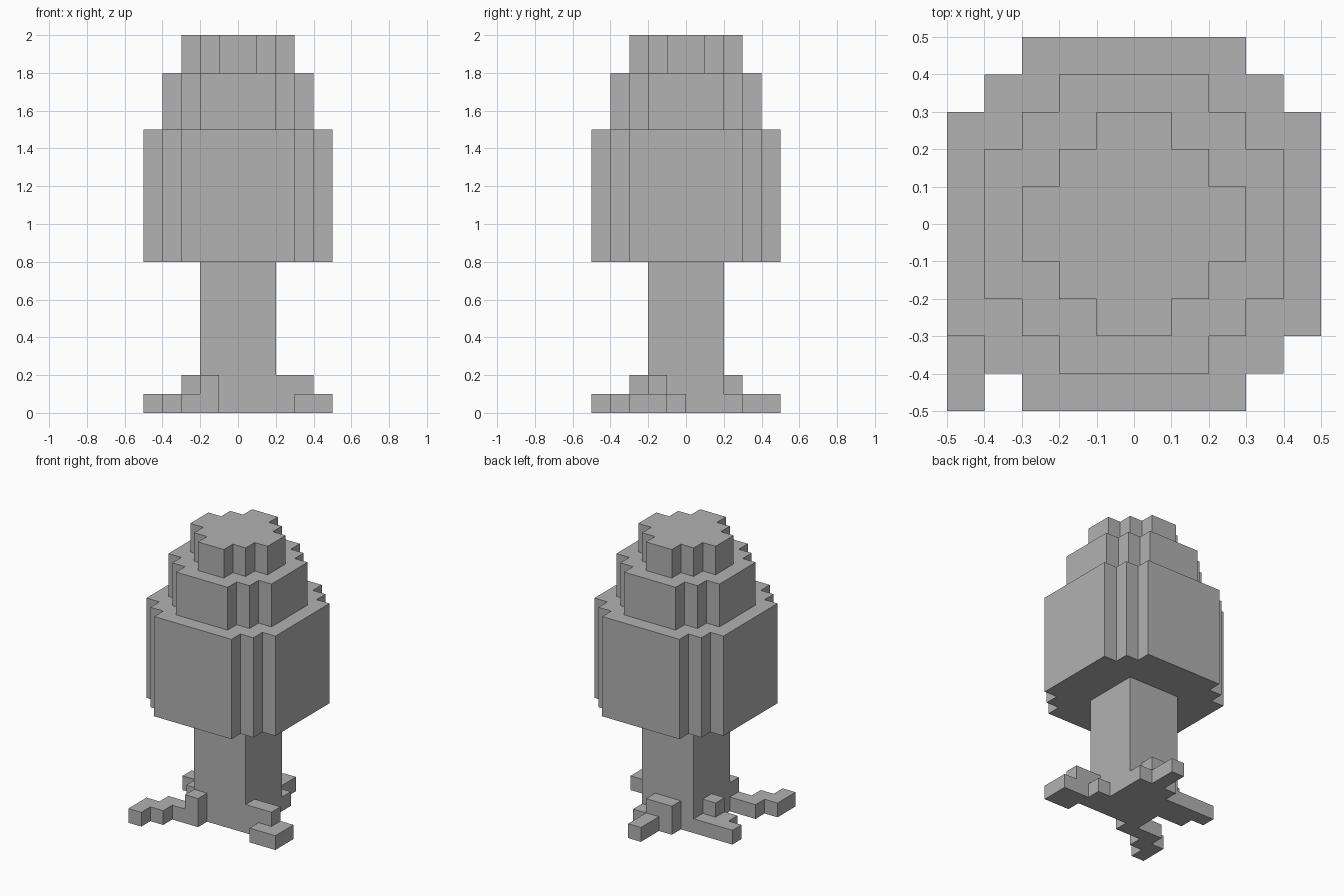
import bpy
import bmesh
from mathutils import Matrix, Vector

cube = bpy.data.objects.get("Cube")
if cube:
    bpy.data.objects.remove(cube, do_unlink=True)

U = 0.1  # block size

grey = bpy.data.materials.new("plain_grey")
grey.use_nodes = True
grey.diffuse_color = (0.445, 0.445, 0.445, 1)
grey.node_tree.nodes["Principled BSDF"].inputs["Base Color"].default_value = grey.diffuse_color


def finish(name, bm):
    bmesh.ops.recalc_face_normals(bm, faces=bm.faces)
    mesh = bpy.data.meshes.new(name)
    bm.to_mesh(mesh)
    bm.free()
    mesh.materials.append(grey)
    obj = bpy.data.objects.new(name, mesh)
    bpy.context.collection.objects.link(obj)
    return obj


def prism(name, outline, bottom, top):
    """Extrude a flat outline from bottom to top."""
    bm = bmesh.new()
    base = bm.faces.new([bm.verts.new((x, y, bottom)) for x, y in outline])
    side = bmesh.ops.extrude_face_region(bm, geom=[base], use_keep_orig=True)
    verts = [v for v in side["geom"] if isinstance(v, bmesh.types.BMVert)]
    bmesh.ops.translate(bm, verts=verts, vec=(0, 0, top - bottom))
    return finish(name, bm)


def stepped_outline(w):
    """Square of half width w whose corners are cut in two block steps."""
    a, b = w - U, w - 2 * U
    corner = [(w, b), (a, b), (a, a), (b, a), (b, w)]
    points = []
    for turn in range(4):
        for x, y in corner:
            points.append((x, y))
        corner = [(-y, x) for x, y in corner]
    return points


# Trunk
t = 2 * U
prism("trunk", [(t, t), (-t, t), (-t, -t), (t, -t)], 0, 0.8)

# Canopy tiers
prism("canopy_lower", stepped_outline(0.5), 0.8, 1.5)
prism("canopy_middle", stepped_outline(0.4), 1.5, 1.8)
prism("canopy_top", stepped_outline(0.3), 1.8, 2.0)


def root(name, low, tall):
    """Blocks on the grid; low ones are one block high, tall ones two."""
    cells = {(x, y, 0) for x, y in low + tall} | {(x, y, 1) for x, y in tall}

    def filled(c):
        in_trunk = -2 <= c[0] < 2 and -2 <= c[1] < 2 and c[2] >= 0
        return in_trunk or tuple(c) in cells

    bm = bmesh.new()
    for cell in sorted(cells):
        centre = Vector(cell) + Vector((0.5, 0.5, 0.5))
        for axis in range(3):
            for sign in (-1, 1):
                n = Vector((0, 0, 0))
                n[axis] = sign
                if filled([int(i) for i in Vector(cell) + n]):
                    continue
                # Outer side of the block
                u = Vector((n.y, n.z, n.x)) / 2
                v = n.cross(u)
                mid = centre + n / 2
                quad = (mid + u + v, mid - u + v, mid - u - v, mid + u - v)
                bm.faces.new([bm.verts.new(p) for p in quad])
    bmesh.ops.transform(bm, matrix=Matrix.Scale(U, 4), verts=bm.verts)
    bmesh.ops.remove_doubles(bm, verts=bm.verts, dist=0.001)
    bmesh.ops.dissolve_limit(bm, angle_limit=0.01, verts=bm.verts, edges=bm.edges)
    return finish(name, bm)


# Roots
root("front_root",
     low=[(-5, -5), (-5, -4), (-4, -4), (-4, -3), (-3, -3)],
     tall=[(-2, -3)])
root("left_root",
     low=[(3, -3), (4, -3), (4, -2), (2, -1)],
     tall=[(2, -2), (3, -2)])
root("back_root",
     low=[(1, 2), (0, 3), (0, 4)],
     tall=[(-1, 2), (0, 2)])
root("right_root",
     low=[(-5, 1), (-4, 1), (-3, 1), (-4, 0)],
     tall=[(-3, 0)])
